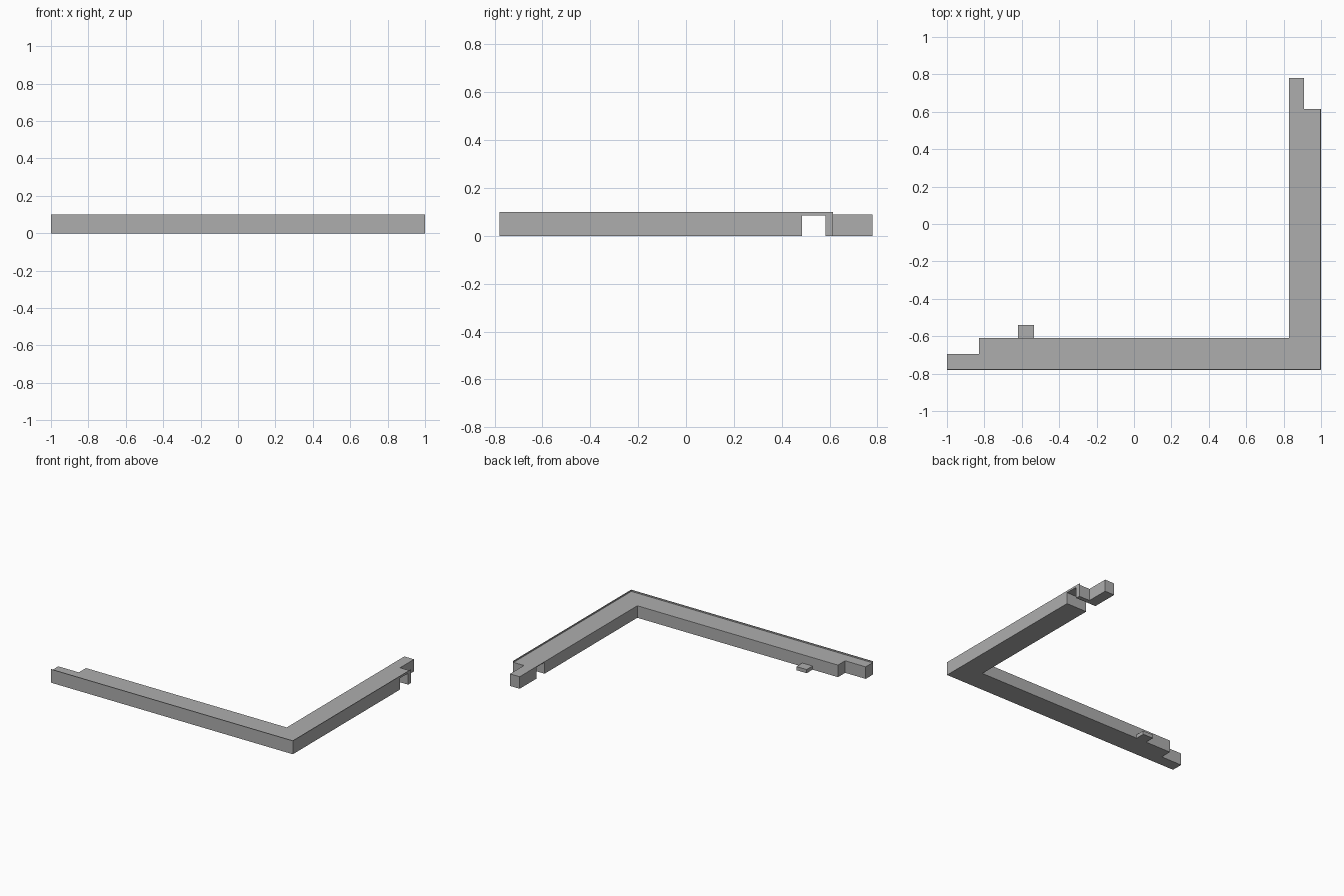
import bpy
import bmesh

cube = bpy.data.objects.get("Cube")
if cube:
    bpy.data.objects.remove(cube, do_unlink=True)

grey = bpy.data.materials.new("plain_grey")
grey.use_nodes = True
colour = (0.42, 0.42, 0.42, 1)
grey.diffuse_color = colour
grey.node_tree.nodes["Principled BSDF"].inputs["Base Color"].default_value = colour


def prism(name, outline, z0, z1):
    """Extrude a plan outline from z0 to z1."""
    bm = bmesh.new()
    face = bm.faces.new([bm.verts.new((x, y, z0)) for x, y in outline])
    ext = bmesh.ops.extrude_face_region(bm, geom=[face])
    for item in ext["geom"]:
        if isinstance(item, bmesh.types.BMVert):
            item.co.z = z1
    bmesh.ops.recalc_face_normals(bm, faces=bm.faces)
    mesh = bpy.data.meshes.new(name)
    bm.to_mesh(mesh)
    bm.free()
    mesh.materials.append(grey)
    obj = bpy.data.objects.new(name, mesh)
    bpy.context.collection.objects.link(obj)
    return obj


def rect(x0, x1, y0, y1):
    return [(x0, y0), (x1, y0), (x1, y1), (x0, y1)]


OUT, FRONT, BACK = 1.0, -0.78, 0.78     # outer limits
IN_X, IN_Y = 0.83, -0.61                # inner walls of the two arms
STEP = 0.615                            # where the side arm narrows
TOP, RIM = 0.09, 0.10                   # deck and rim heights
T = 0.005                               # rim thickness

# L-shaped frame with a half-width tongue on each end
frame = prism("corner_frame", [
    (-OUT, FRONT), (OUT, FRONT), (OUT, STEP), (0.91, STEP), (0.91, BACK),
    (IN_X, BACK), (IN_X, IN_Y), (-IN_X, IN_Y), (-IN_X, -0.695), (-OUT, -0.695),
], 0, TOP)

# Slot through the side arm, leaving a thin bridge on top
cutter = prism("slot_cutter", rect(0.7, 1.1, 0.485, 0.582), -0.1, 0.085)
cutter.hide_render = True
cut = frame.modifiers.new("slot", "BOOLEAN")
cut.operation = "DIFFERENCE"
cut.solver = "EXACT"
cut.object = cutter
bpy.context.view_layer.objects.active = frame
bpy.ops.object.modifier_apply(modifier=cut.name)
bpy.data.objects.remove(cutter, do_unlink=True)

# Thin raised rim along the outer edges
prism("outer_rim", [
    (-OUT, FRONT), (OUT, FRONT), (OUT, STEP), (OUT - T, STEP),
    (OUT - T, FRONT + T), (-OUT, FRONT + T),
], TOP, RIM)

# Small locating tab on the inner wall of the front arm
prism("locating_tab", rect(-0.62, -0.535, IN_Y, -0.54), 0, 0.027)
